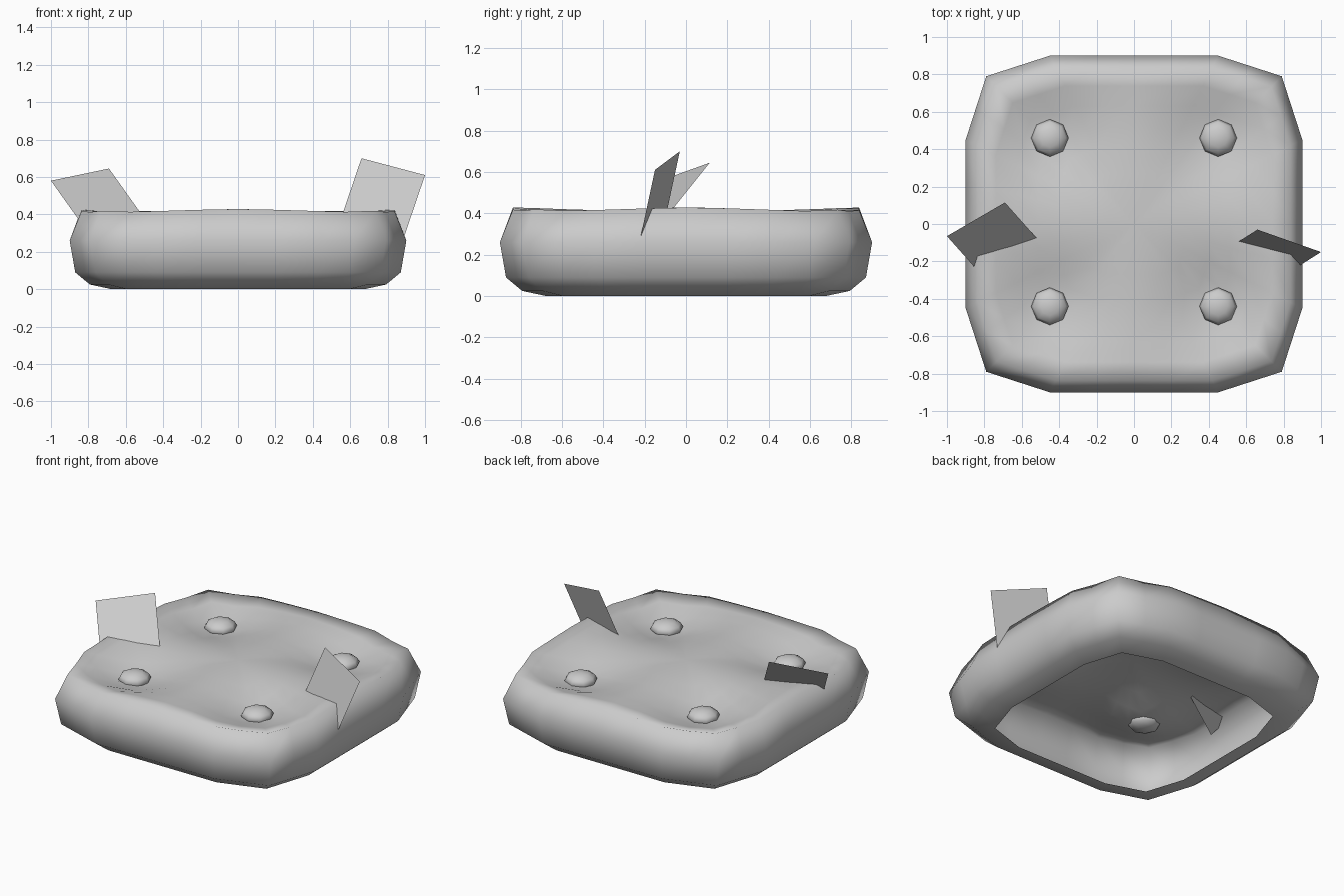
import bpy, bmesh, math
from mathutils import Vector

if "Cube" in bpy.data.objects:
    bpy.data.objects.remove(bpy.data.objects["Cube"])

BUTTONS = [(x, y) for x in (-0.45, 0.45) for y in (-0.44, 0.46)]


def make_object(name, bm, smooth):
    bmesh.ops.recalc_face_normals(bm, faces=bm.faces)
    for f in bm.faces:
        f.smooth = smooth
    mesh = bpy.data.meshes.new(name)
    bm.to_mesh(mesh)
    bm.free()
    ob = bpy.data.objects.new(name, mesh)
    bpy.context.collection.objects.link(ob)
    return ob


def top_height(x, y):
    # gently tufted top that sinks around each button
    return 0.43 - sum(0.1 * math.exp(-((x - bx) ** 2 + (y - by) ** 2) / 0.075)
                      for bx, by in BUTTONS)


# Outline: rounded square, each edge split once
quarter = [Vector((0.9, 0)), Vector((0.9, 0.45)), Vector((0.79, 0.79)), Vector((0.45, 0.9))]
corners = []
for q in range(4):
    for p in quarter:
        x, y = p
        for _ in range(q):
            x, y = -y, x
        corners.append(Vector((x, y)))
outline = []
for a, b in zip(corners, corners[1:] + corners[:1]):
    outline += [a, (a + b) / 2]

# Cushion: stacked rings, open underneath
bm = bmesh.new()
sides = [(0.75, 0.0), (0.88, 0.025), (0.967, 0.09), (1.0, 0.26)]
top = [(s, None) for s in (0.93, 0.82, 0.7, 0.57, 0.44, 0.3, 0.15)]
previous = None
for s, z in sides + top:
    ring = [bm.verts.new((p.x * s, p.y * s, top_height(p.x * s, p.y * s) if z is None else z))
            for p in outline]
    if previous:
        for i in range(len(ring)):
            j = (i + 1) % len(ring)
            bm.faces.new((previous[i], previous[j], ring[j], ring[i]))
    previous = ring
centre = bm.verts.new((0, 0, top_height(0, 0)))
for i in range(len(previous)):
    bm.faces.new((previous[i], previous[(i + 1) % len(previous)], centre))
make_object("cushion", bm, True)

# Buttons: flattened eight-sided balls
for bx, by in BUTTONS:
    bm = bmesh.new()
    bmesh.ops.create_uvsphere(bm, u_segments=8, v_segments=6, radius=0.1)
    bmesh.ops.scale(bm, vec=(1, 1, 0.5), verts=bm.verts)
    ob = make_object("button", bm, True)
    ob.location = (bx, by, 0.355)

# Tags: thin square sheets stuck into the sides
for name, a, b, down in [
    ("right_tag", (0.66, -0.03, 0.70), (1.0, -0.15, 0.61), (-0.117, -0.074, -0.345)),
    ("left_tag", (-0.69, 0.115, 0.645), (-1.0, -0.065, 0.58), (0.175, -0.197, -0.246)),
]:
    a, b, down = Vector(a), Vector(b), Vector(down)
    bm = bmesh.new()
    bm.faces.new([bm.verts.new(p) for p in (a, b, b + down, a + down)])
    make_object(name, bm, False)
